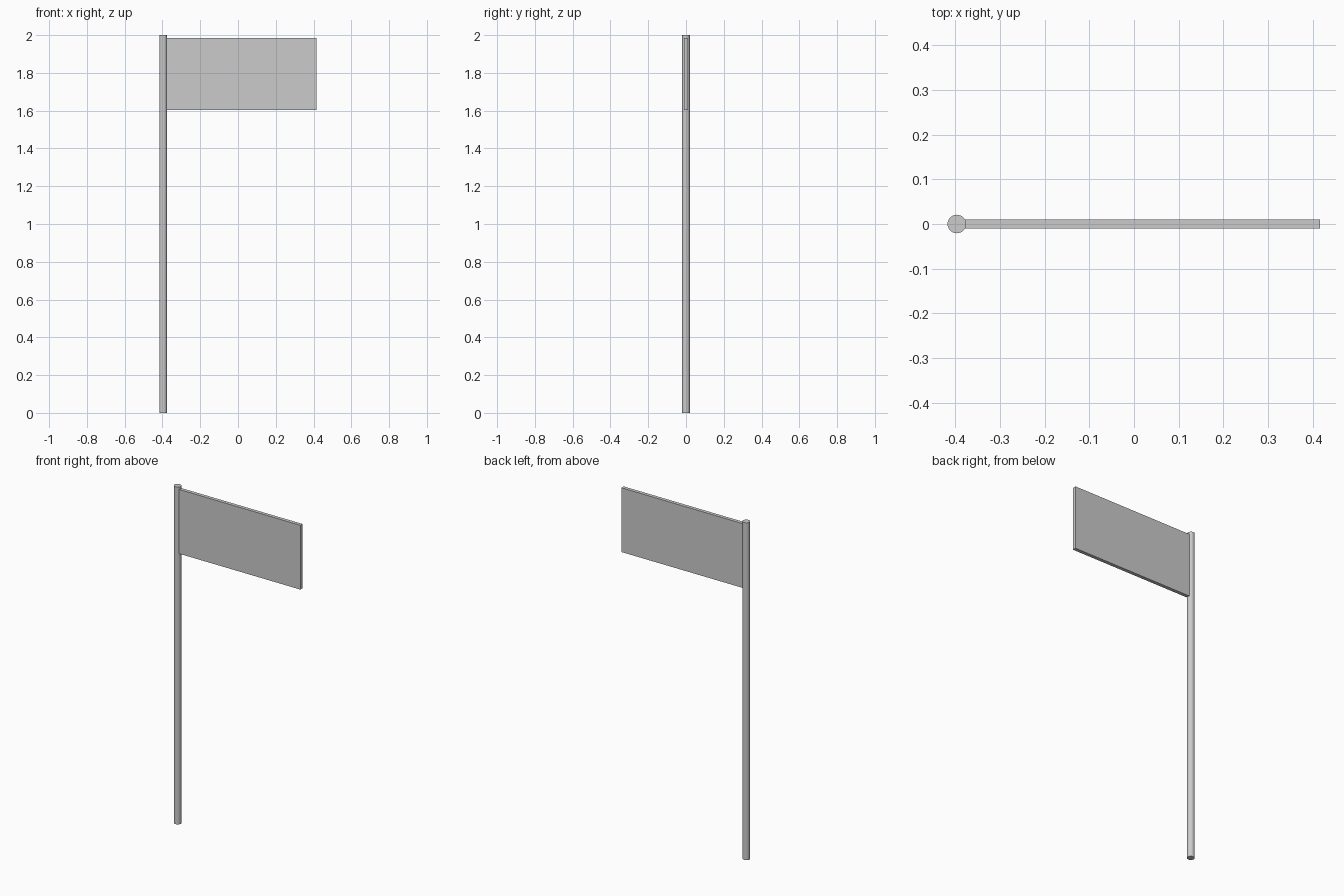
import bpy
import math

if "Cube" in bpy.data.objects:
    bpy.data.objects.remove(bpy.data.objects["Cube"])

POLE_X, POLE_R, HEIGHT = -0.396, 0.0207, 2.0

# Round pole, full height
bpy.ops.mesh.primitive_cylinder_add(vertices=32, radius=POLE_R, depth=HEIGHT,
                                    location=(POLE_X, 0, HEIGHT / 2))
pole = bpy.context.object
pole.name = "pole"
bpy.ops.object.shade_smooth_by_angle(angle=math.radians(30))

# Flat flag panel, butted against the pole near its top
left, right = POLE_X + 0.017, 0.416
bottom, top = 1.604, 1.985
bpy.ops.mesh.primitive_cube_add(size=1, location=((left + right) / 2, 0, (bottom + top) / 2))
panel = bpy.context.object
panel.name = "flag_panel"
panel.scale = (right - left, 0.021, top - bottom)
bpy.ops.object.transform_apply(location=False, rotation=False, scale=True)
